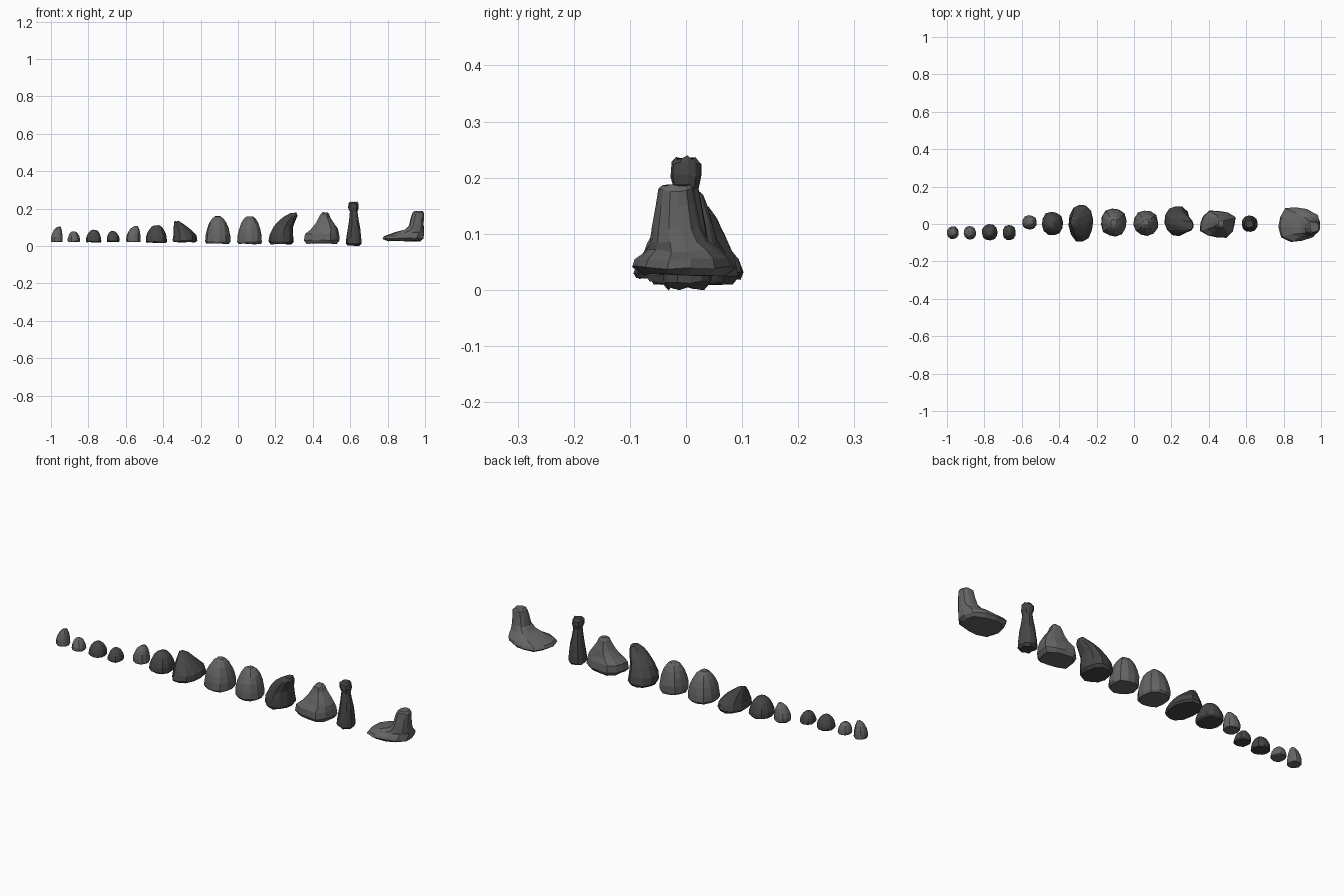
import bpy, math, random

random.seed(4)
SIDES = 12


def material(name, v):
    m = bpy.data.materials.new(name)
    m.diffuse_color = (v, v, v, 1)
    return m


LIGHT = material("light_stone", 0.13)
DARK = material("dark_stone", 0.06)


# A stone lofted through rings given as (z, x0, x1, y0, y1)
def stone(name, rings, mat, square=2.3, turn=0.0, taper=0.0, rough=0.035):
    wobble = [1 + random.uniform(-rough, rough) for _ in range(SIDES)]
    verts, faces = [], []
    height = rings[-1][0] - rings[0][0]
    for z, x0, x1, y0, y1 in rings:
        cx, cy, rx, ry = (x0 + x1) / 2, (y0 + y1) / 2, (x1 - x0) / 2, (y1 - y0) / 2
        for i in range(SIDES):
            a = 2 * math.pi * (i + 0.25) / SIDES
            c, s = math.cos(a), math.sin(a)
            k = (abs(c) ** square + abs(s) ** square) ** (-1 / square)
            k *= wobble[i] * (1 + random.uniform(-rough, rough) * 0.7)
            u, v = c * k, s * k * (1 - taper * c)
            u, v = (u * math.cos(turn) - v * math.sin(turn),
                    u * math.sin(turn) + v * math.cos(turn))
            verts.append((cx + rx * u, cy + ry * v,
                          z + random.uniform(-0.02, 0.02) * height))
    n = len(rings)
    for r in range(n - 1):
        for i in range(SIDES):
            j = (i + 1) % SIDES
            a, b = r * SIDES, (r + 1) * SIDES
            faces.append((a + i, a + j, b + j, b + i))
    faces.append(tuple(reversed(range(SIDES))))
    faces.append(tuple(range((n - 1) * SIDES, n * SIDES)))
    me = bpy.data.meshes.new(name)
    me.from_pydata(verts, [], faces)
    me.materials.append(mat)
    ob = bpy.data.objects.new(name, me)
    bpy.context.collection.objects.link(ob)
    return ob


# A rounded boulder filling a box, its top pushed sideways by the leans
DOME = [(0, .92), (.07, 1), (.3, .98), (.55, .87), (.78, .68), (.93, .45), (1, .24)]


def dome(name, x0, x1, y0, y1, z0, z1, lx, ly, mat):
    cx, cy, rx, ry = (x0 + x1) / 2, (y0 + y1) / 2, (x1 - x0) / 2, (y1 - y0) / 2
    rings = []
    for t, s in DOME:
        px, py = cx + lx * rx * (1 - s), cy + ly * ry * (1 - s)
        rings.append((z0 + t * (z1 - z0), px - rx * s, px + rx * s, py - ry * s, py + ry * s))
    stone(name, rings, mat)


# Small pebbles and round boulders
dome("pebble_1", -1.0, -.937, -.08, -.012, .022, .102, .5, 0, LIGHT)
dome("pebble_2", -.91, -.845, -.083, -.012, .022, .077, -.1, 0, LIGHT)
dome("pebble_3", -.812, -.73, -.087, -.002, .02, .086, 0, 0, DARK)
dome("pebble_4", -.702, -.633, -.086, -.004, .022, .079, -.1, .1, DARK)
dome("pebble_5", -.597, -.52, -.03, .047, .022, .106, .45, 0, LIGHT)
dome("boulder_1", -.492, -.378, -.06, .065, .017, .11, 0, 0, DARK)
dome("boulder_2", -.175, -.04, -.067, .083, .013, .157, 0, 0, LIGHT)
dome("boulder_3", -.003, .13, -.062, .073, .011, .157, 0, .1, LIGHT)

# Fin: steep on the left, sloping away to the right
stone("fin_rock", [
    (.02, -.345, -.225, -.09, .098), (.03, -.348, -.22, -.095, .105),
    (.055, -.346, -.224, -.085, .095), (.08, -.345, -.246, -.066, .076),
    (.105, -.343, -.276, -.04, .055), (.122, -.342, -.298, -.02, .04),
    (.132, -.34, -.318, -.005, .025)], DARK)

# Horn: leaning over to the right with an undercut
stone("horn_rock", [
    (.01, .175, .285, -.055, .085), (.025, .165, .298, -.065, .095),
    (.06, .17, .295, -.064, .088), (.1, .192, .294, -.055, .07),
    (.135, .22, .306, -.048, .05), (.16, .248, .318, -.042, .03),
    (.177, .282, .314, -.03, .015)], DARK)

# Block with a knob on top
stone("knob_rock", [
    (.013, .372, .525, -.062, .06), (.03, .358, .538, -.07, .07),
    (.065, .362, .535, -.068, .066), (.09, .392, .53, -.054, .054),
    (.12, .418, .512, -.04, .046), (.15, .434, .492, -.025, .036),
    (.168, .44, .486, -.02, .03), (.178, .452, .478, -.008, .022)],
    LIGHT, square=4, turn=-.2)

# Pillar with a narrow neck and a head
stone("pillar_rock", [
    (.003, .588, .65, -.032, .034), (.014, .576, .662, -.042, .045),
    (.045, .578, .66, -.04, .043), (.1, .588, .654, -.034, .037),
    (.14, .594, .646, -.028, .03), (.182, .598, .64, -.023, .023),
    (.205, .588, .645, -.028, .028), (.228, .589, .644, -.026, .027),
    (.236, .598, .636, -.018, .018)], DARK)

# Flat slab with an upright post at its right end
stone("post_rock", [
    (.027, .795, .975, -.075, .072), (.04, .775, .99, -.092, .088),
    (.054, .785, .995, -.085, .082), (.07, .84, .995, -.068, .062),
    (.086, .892, .995, -.062, .04), (.11, .915, .994, -.058, .026),
    (.15, .925, .994, -.052, .018), (.178, .934, .995, -.048, .014),
    (.187, .942, .987, -.042, .008)], LIGHT, square=2.8, taper=.15)
